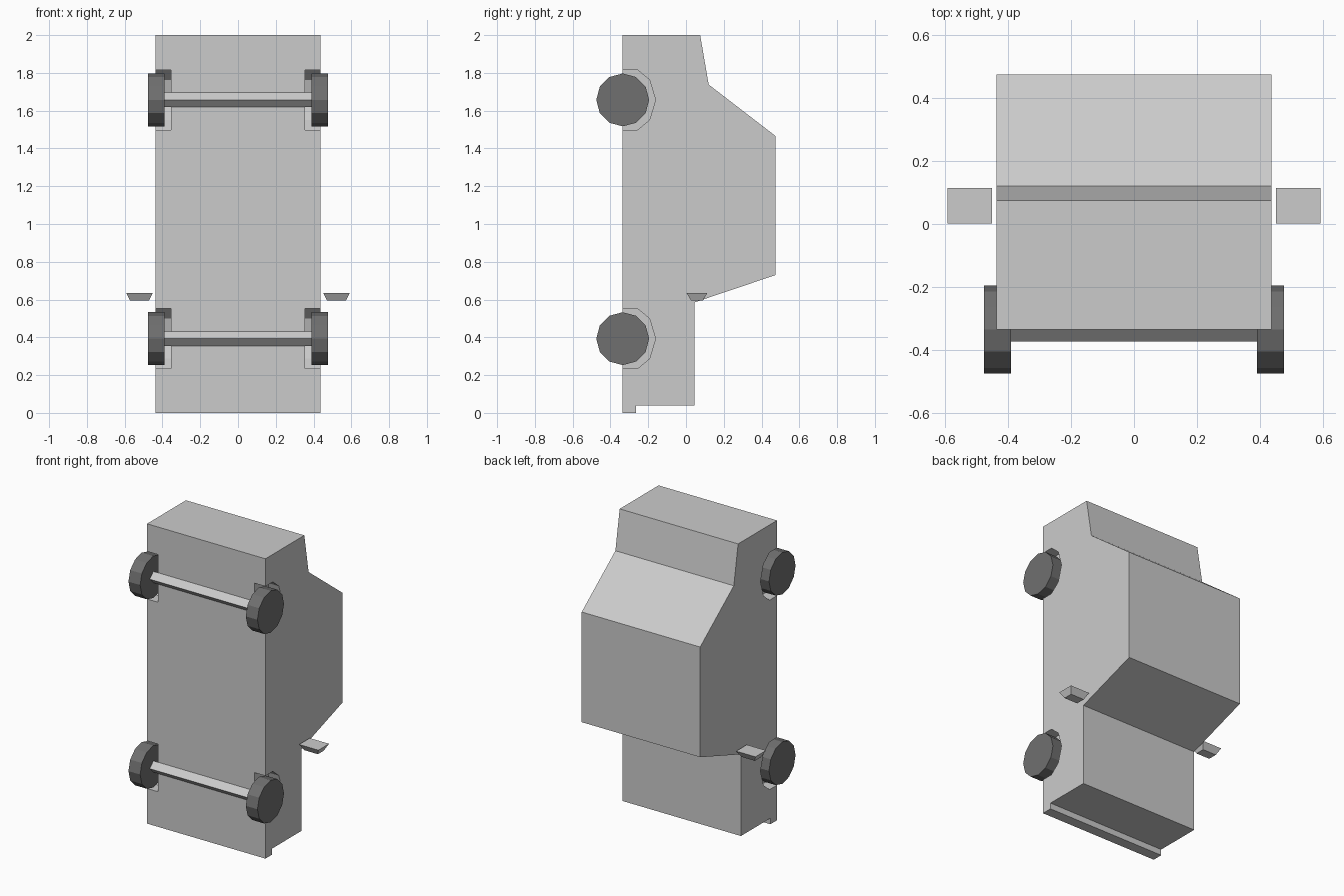
import bpy
import bmesh
import math
from mathutils import Matrix

if "Cube" in bpy.data.objects:
    bpy.data.objects.remove(bpy.data.objects["Cube"])


def material(name, value):
    m = bpy.data.materials.new(name)
    m.use_nodes = True
    colour = (value, value, value, 1)
    m.diffuse_color = colour
    m.node_tree.nodes["Principled BSDF"].inputs["Base Color"].default_value = colour
    return m


def finish(name, bm, mat):
    bmesh.ops.recalc_face_normals(bm, faces=bm.faces)
    mesh = bpy.data.meshes.new(name)
    bm.to_mesh(mesh)
    bm.free()
    mesh.materials.append(mat)
    obj = bpy.data.objects.new(name, mesh)
    bpy.context.collection.objects.link(obj)
    return obj


def extrude_profile(name, profile, x0, x1, mat):
    """Extrude a (y, z) outline along x."""
    bm = bmesh.new()
    face = bm.faces.new([bm.verts.new((x0, y, z)) for y, z in profile])
    new = bmesh.ops.extrude_face_region(bm, geom=[face])["geom"]
    verts = [v for v in new if isinstance(v, bmesh.types.BMVert)]
    bmesh.ops.translate(bm, verts=verts, vec=(x1 - x0, 0, 0))
    return finish(name, bm, mat)


def rod(name, sides, radius, x0, x1, z, mat):
    """Faceted cylinder lying along x on an axle line."""
    bm = bmesh.new()
    bmesh.ops.create_cone(bm, cap_ends=True, segments=sides, radius1=radius,
                          radius2=radius, depth=x1 - x0)
    place = Matrix.Translation(((x0 + x1) / 2, FLOOR, z))
    bm.transform(place @ Matrix.Rotation(math.pi / 2, 4, "Y"))
    return finish(name, bm, mat)


paint = material("light grey", 0.6)
rubber = material("dark grey", 0.16)

FLOOR = -0.335
HALF = 0.437
AXLES = {"front": 0.393, "rear": 1.657}
SIDES = {"left": 1, "right": -1}

# Body: side outline standing on its nose, with bumper lip, hood and cabin
body = extrude_profile("body", [
    (FLOOR, 0), (-0.265, 0), (-0.265, 0.04), (0.045, 0.04), (0.045, 0.585),
    (0.475, 0.73), (0.475, 1.465), (0.12, 1.738), (0.075, 2), (FLOOR, 2),
], -HALF, HALF, paint)

# Wheel arches, cut from the lower body corners
half_arch = [(-0.1, 0.159), (0.078, 0.159), (0.142, 0.106), (0.174, 0)]
arch = half_arch + [(y, -z) for y, z in reversed(half_arch[:-1])]
for end, axle_z in AXLES.items():
    for side, s in SIDES.items():
        outline = [(FLOOR + y, axle_z + z) for y, z in arch]
        cutter = extrude_profile(f"{end}_{side}_arch_cutter", outline,
                                 s * 0.355, s * 0.6, paint)
        cutter.hide_render = True
        cutter.hide_viewport = True
        cut = body.modifiers.new("wheel arch", "BOOLEAN")
        cut.operation = "DIFFERENCE"
        cut.solver = "EXACT"
        cut.object = cutter

# Wheels and axles
for end, axle_z in AXLES.items():
    rod(f"{end}_axle", 4, 0.038, -0.4, 0.4, axle_z, paint)
    for side, s in SIDES.items():
        x0, x1 = sorted((s * 0.39, s * 0.476))
        rod(f"{end}_{side}_wheel", 12, 0.14, x0, x1, axle_z, rubber)

# Side mirrors: tapered blocks beside the windshield
for side, s in SIDES.items():
    bm = bmesh.new()
    bmesh.ops.create_cube(bm, size=1)
    for v in bm.verts:
        taper = 1 if v.co.z > 0 else 0.7
        v.co.x = s * 0.521 + v.co.x * 0.142 * taper
        v.co.y = 0.058 + v.co.y * 0.112 * (1 if v.co.z > 0 else 0.55)
        v.co.z = 0.615 + v.co.z * 0.042
    finish(f"{side}_mirror", bm, paint)
